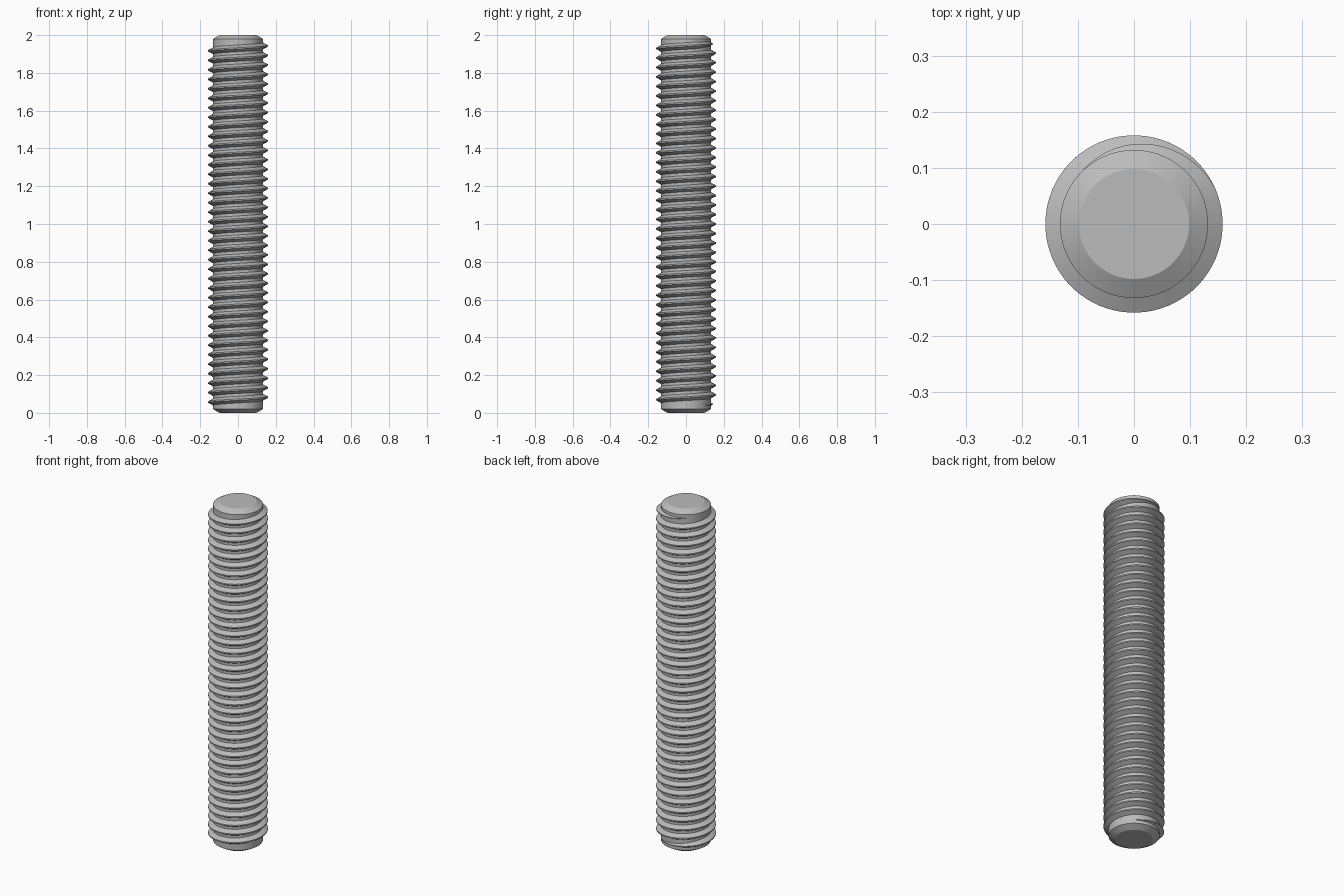
import bpy
import bmesh
from math import cos, sin, radians

cube = bpy.data.objects.get("Cube")
if cube:
    bpy.data.objects.remove(cube, do_unlink=True)

LENGTH = 2.0
CORE_R, CREST_R, TIP_R = 0.132, 0.158, 0.098
CHAMFER = 0.02
PITCH = 1.91 / 38
SEGS = 72                       # steps per turn
START, END = 47, 133 + 38 * 360  # thread angles in degrees
TAPER = 108                     # run-out length in degrees
BASE_HALF, CREST_HALF = 0.018, 0.0035

steel = bpy.data.materials.new("grey_steel")
steel.use_nodes = True
grey = (0.5, 0.5, 0.5, 1)
steel.diffuse_color = grey
steel.node_tree.nodes["Principled BSDF"].inputs["Base Color"].default_value = grey


def finish(name, bm):
    bmesh.ops.recalc_face_normals(bm, faces=bm.faces)
    mesh = bpy.data.meshes.new(name)
    bm.to_mesh(mesh)
    bm.free()
    obj = bpy.data.objects.new(name, mesh)
    bpy.context.collection.objects.link(obj)
    mesh.materials.append(steel)
    bpy.ops.object.select_all(action='DESELECT')
    obj.select_set(True)
    bpy.context.view_layer.objects.active = obj
    bpy.ops.object.shade_smooth_by_angle(angle=radians(25))
    return obj


def bridge(bm, a, b, closed):
    count = len(a)
    for i in range(count if closed else count - 1):
        j = (i + 1) % count
        bm.faces.new((a[i], a[j], b[j], b[i]))


# Core rod with chamfered ends
bm = bmesh.new()
rings = []
for r, z in ((TIP_R, 0), (CORE_R, CHAMFER), (CORE_R, LENGTH - CHAMFER), (TIP_R, LENGTH)):
    rings.append([bm.verts.new((r * cos(radians(360 * i / SEGS)),
                                r * sin(radians(360 * i / SEGS)), z))
                  for i in range(SEGS)])
for low, high in zip(rings, rings[1:]):
    bridge(bm, low, high, True)
bm.faces.new(rings[0])
bm.faces.new(rings[-1])
finish("rod_core", bm)

# Right-hand helical thread, fading into the core at both ends
bm = bmesh.new()
steps = round((END - START) * SEGS / 360)
sections = []
for i in range(steps + 1):
    angle = START + (END - START) * i / steps
    fade = max(0.02, min(1, (angle - START) / TAPER, (END - angle) / TAPER))
    z = 0.045 + PITCH * (angle - 90) / 360
    crest = CORE_R + (CREST_R - CORE_R) * fade
    profile = ((CORE_R - 0.0005, -BASE_HALF), (crest, -CREST_HALF),
               (crest, CREST_HALF), (CORE_R - 0.0005, BASE_HALF))
    t = radians(angle)
    sections.append([bm.verts.new((r * cos(t), r * sin(t), z + dz * fade))
                     for r, dz in profile])
for a, b in zip(sections, sections[1:]):
    bridge(bm, a, b, True)
bm.faces.new(sections[0])
bm.faces.new(sections[-1])
finish("screw_thread", bm)
